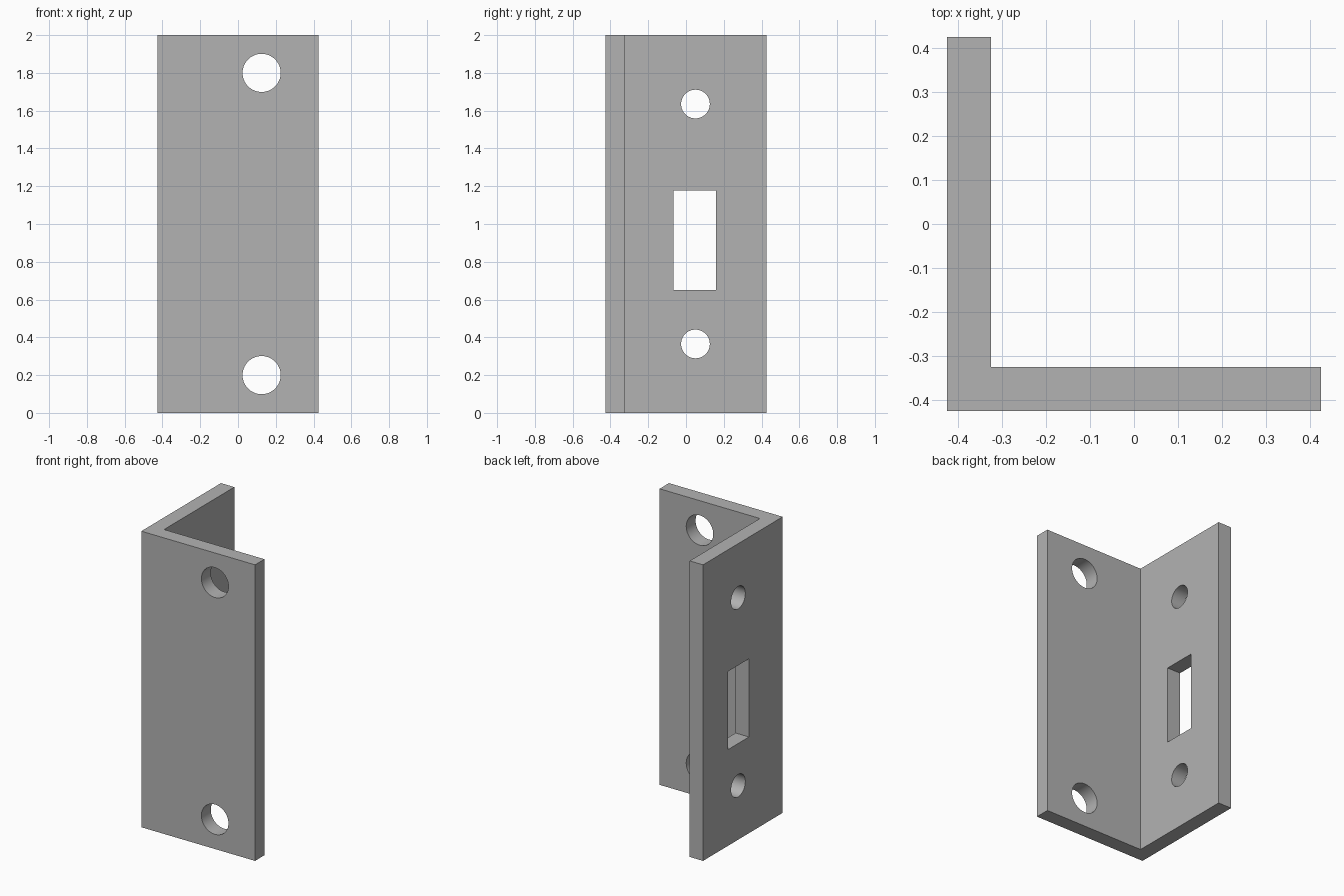
import bpy
import bmesh
from math import pi
from mathutils import Matrix

HALF, THICK, HEIGHT = 0.425, 0.1, 2.0
INNER = -HALF + THICK
MID = -HALF + THICK / 2

cube = bpy.data.objects.get("Cube")
if cube:
    bpy.data.objects.remove(cube, do_unlink=True)

steel = bpy.data.materials.new("plain grey")
steel.use_nodes = True
grey = (0.45, 0.45, 0.45, 1)
steel.diffuse_color = grey
steel.node_tree.nodes["Principled BSDF"].inputs["Base Color"].default_value = grey


def add_object(name, bm):
    bmesh.ops.recalc_face_normals(bm, faces=bm.faces)
    mesh = bpy.data.meshes.new(name)
    bm.to_mesh(mesh)
    bm.free()
    mesh.materials.append(steel)
    obj = bpy.data.objects.new(name, mesh)
    bpy.context.collection.objects.link(obj)
    return obj


def drill(name, centre, radius, axis):
    bm = bmesh.new()
    turn = Matrix.Rotation(pi / 2, 4, 'X' if axis == 'Y' else 'Y')
    bmesh.ops.create_cone(bm, cap_ends=True, segments=64, radius1=radius,
                          radius2=radius, depth=THICK * 3,
                          matrix=Matrix.Translation(centre) @ turn)
    return add_object(name, bm)


# L-shaped angle, extruded upward
bm = bmesh.new()
profile = [(-HALF, -HALF), (HALF, -HALF), (HALF, INNER),
           (INNER, INNER), (INNER, HALF), (-HALF, HALF)]
base = bm.faces.new([bm.verts.new((x, y, 0)) for x, y in profile])
top = bmesh.ops.extrude_face_region(bm, geom=[base])
verts = [v for v in top["geom"] if isinstance(v, bmesh.types.BMVert)]
bmesh.ops.translate(bm, verts=verts, vec=(0, 0, HEIGHT))
bracket = add_object("angle_bracket", bm)

# Mounting holes in the front flange, smaller screw holes in the side flange
cutters = []
for side in (-1, 1):
    cutters.append(drill("mounting_hole", (0.125, MID, 1 + side * 0.8), 0.101, 'Y'))
    cutters.append(drill("screw_hole", (MID, 0.05, 1 + side * 0.635), 0.076, 'X'))

# Rectangular slot in the side flange
y0, y1, z0, z1 = -0.065, 0.16, 0.65, 1.178
bm = bmesh.new()
bmesh.ops.create_cube(bm, size=1, matrix=Matrix.Translation((MID, (y0 + y1) / 2, (z0 + z1) / 2))
                      @ Matrix.Diagonal((THICK * 3, y1 - y0, z1 - z0, 1)))
cutters.append(add_object("slot", bm))

# Cut the openings and discard the cutters
bpy.ops.object.select_all(action='DESELECT')
bracket.select_set(True)
bpy.context.view_layer.objects.active = bracket
for cutter in cutters:
    mod = bracket.modifiers.new(cutter.name, 'BOOLEAN')
    mod.operation = 'DIFFERENCE'
    mod.solver = 'EXACT'
    mod.object = cutter
    bpy.ops.object.modifier_apply(modifier=mod.name)
    cutter.hide_render = True
    bpy.data.objects.remove(cutter, do_unlink=True)

bpy.ops.object.shade_smooth_by_angle(angle=pi / 6)
